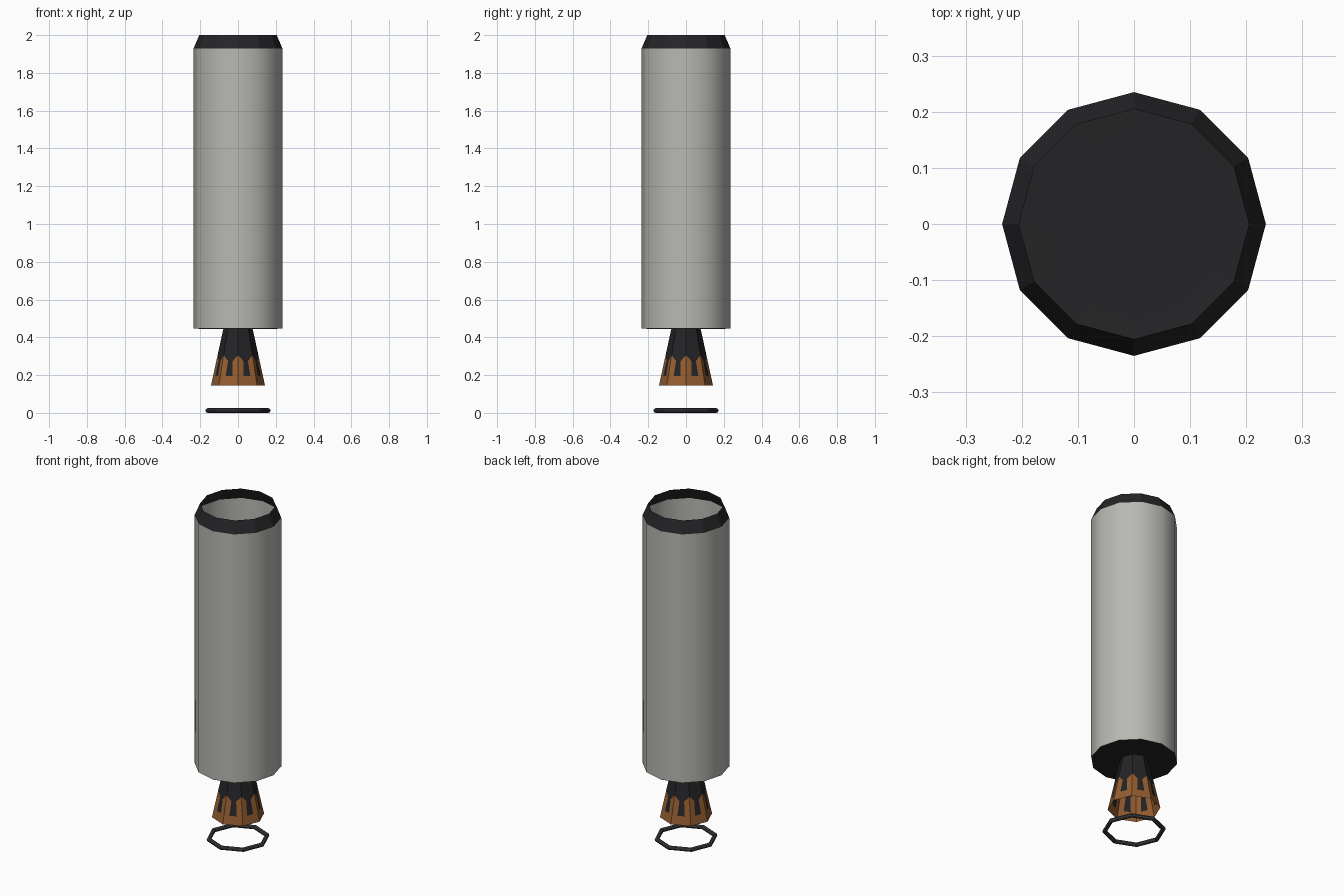
import bpy, bmesh
from math import sin, cos, pi

if "Cube" in bpy.data.objects:
    bpy.data.objects.remove(bpy.data.objects["Cube"])


def material(name, rgb):
    m = bpy.data.materials.new(name)
    m.diffuse_color = (*rgb, 1)
    m.use_nodes = True
    m.node_tree.nodes["Principled BSDF"].inputs["Base Color"].default_value = m.diffuse_color
    return m


WHITE = material("painted_shell", (0.48, 0.48, 0.45))
DARK = material("dark_metal", (0.018, 0.018, 0.02))
COPPER = material("copper", (0.30, 0.11, 0.03))
STEEL = material("ring_steel", (0.05, 0.05, 0.055))


def finish(name, bm, mats, smooth=False):
    me = bpy.data.meshes.new(name)
    bm.to_mesh(me)
    bm.free()
    for m in mats:
        me.materials.append(m)
    for p in me.polygons:
        p.use_smooth = smooth
    ob = bpy.data.objects.new(name, me)
    bpy.context.collection.objects.link(ob)
    return ob


def lathe(name, profile, mat, sides=12, smooth=False):
    # Revolve an open (radius, z) profile
    bm = bmesh.new()
    rings = [[bm.verts.new((r * cos(2 * pi * i / sides), r * sin(2 * pi * i / sides), z))
              for i in range(sides)] for r, z in profile]
    for a, b in zip(rings, rings[1:]):
        for i in range(sides):
            j = (i + 1) % sides
            bm.faces.new((a[i], a[j], b[j], b[i]))
    return finish(name, bm, [mat], smooth)


# Tank wall and tapered top collar, both open thin shells
lathe("tank_wall", [(0.235, 0.447), (0.235, 1.93)], WHITE, smooth=True)
lathe("top_collar", [(0.235, 1.93), (0.205, 2.0)], DARK)

# Bottom plate around the engine
lathe("bottom_plate", [(0.078, 0.443), (0.17, 0.443), (0.235, 0.447)][::-1], DARK)

# Cap closing the throat of the engine
bm = bmesh.new()
bmesh.ops.create_circle(bm, cap_ends=True, segments=12, radius=0.078)
bmesh.ops.translate(bm, verts=bm.verts, vec=(0, 0, 0.443))
finish("engine_cap", bm, [DARK])

# Eight-sided nozzle: dark throat, copper skirt with dark slots
TOP, BOTTOM = 0.443, 0.145
bm = bmesh.new()


def panel(k, corners, mat_index):
    # Corners are (position across the side from -1 to 1, height)
    vs = []
    for u, z in corners:
        r = 0.078 + (TOP - z) * 0.065 / (TOP - BOTTOM)
        a, b = k * pi / 4, (k + 1) * pi / 4
        t = (u + 1) / 2
        vs.append(bm.verts.new((r * (cos(a) * (1 - t) + cos(b) * t),
                                r * (sin(a) * (1 - t) + sin(b) * t), z)))
    bm.faces.new(vs).material_index = mat_index


for k in range(8):
    lo, hi = 0.195, 0.275
    panel(k, [(-1, 0.305), (-0.3, hi), (0.3, hi), (1, 0.305), (1, TOP), (-1, TOP)], 0)
    panel(k, [(-0.4, lo), (0.4, lo), (0.3, hi), (-0.3, hi)], 0)
    panel(k, [(-1, BOTTOM), (1, BOTTOM), (1, lo), (0.4, lo), (-0.4, lo), (-1, lo)], 1)
    panel(k, [(-1, lo), (-0.4, lo), (-0.3, hi), (-1, 0.305)], 1)
    panel(k, [(0.4, lo), (1, lo), (1, 0.305), (0.3, hi)], 1)
bmesh.ops.remove_doubles(bm, verts=bm.verts, dist=0.0005)
finish("engine_nozzle", bm, [DARK, COPPER])

# Loose octagonal ring below the nozzle
bpy.ops.mesh.primitive_torus_add(major_segments=8, minor_segments=8, major_radius=0.16,
                                 minor_radius=0.0125, location=(0, 0, 0.0125))
ring = bpy.context.object
ring.name = "base_ring"
ring.data.materials.append(STEEL)
for p in ring.data.polygons:
    p.use_smooth = False
